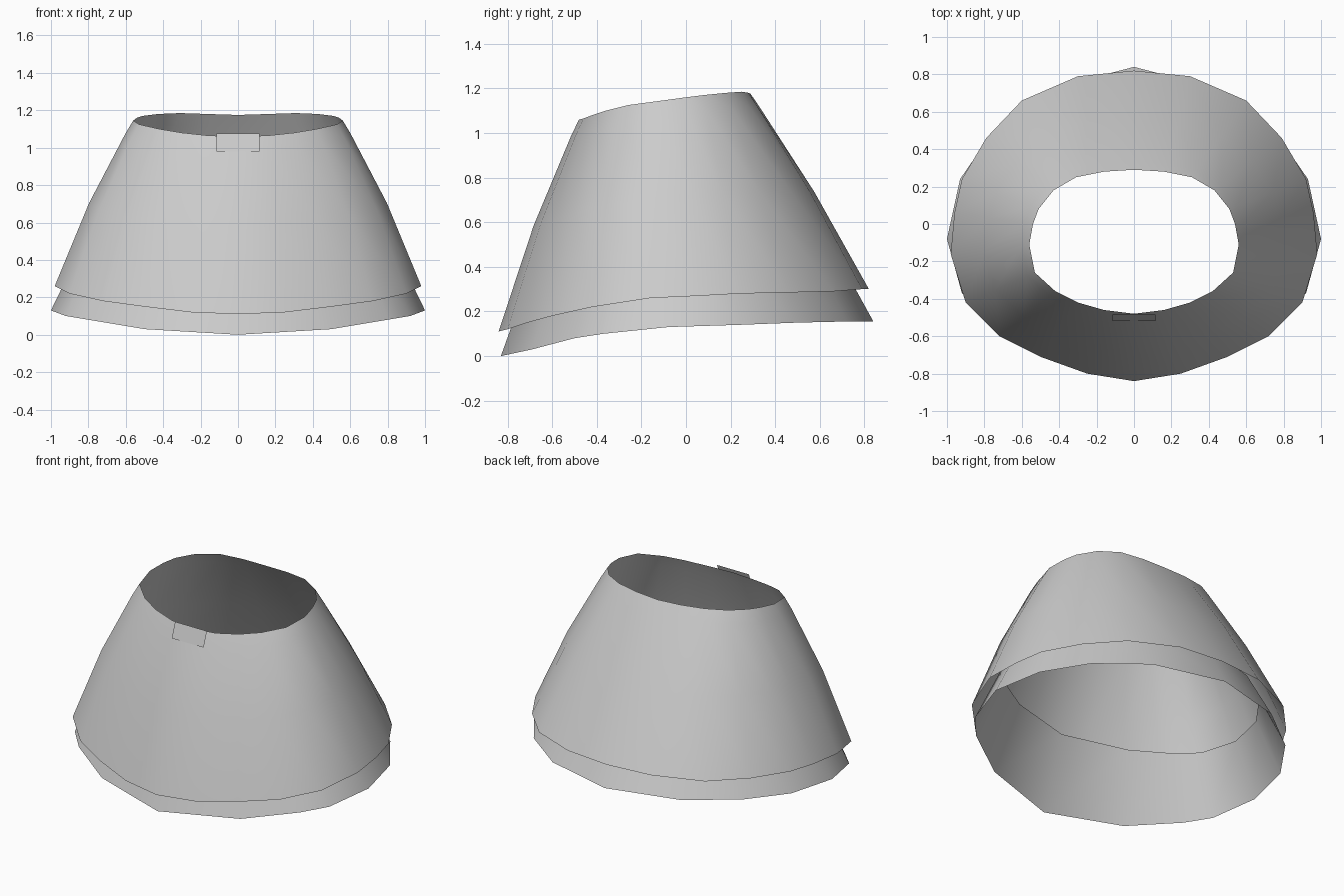
import bpy
import bmesh
from mathutils import Vector

default_cube = bpy.data.objects.get("Cube")
if default_cube:
    bpy.data.objects.remove(default_cube, do_unlink=True)


def make_material(name, color):
    material = bpy.data.materials.new(name)
    material.use_nodes = True
    material.diffuse_color = color
    for node in material.node_tree.nodes:
        if node.type == "BSDF_PRINCIPLED":
            node.inputs["Base Color"].default_value = color
            node.inputs["Roughness"].default_value = 0.8
    return material


def mirrored_ring(half):
    """Complete a front-to-back half outline into a closed ring."""
    points = [Vector(p) for p in half]
    other = [Vector((-p.x, p.y, p.z)) for p in reversed(points[1:-1])]
    return points + other


def blend_rings(upper, lower, amount, swell):
    """Ring between two others, pushed outward by the swell factor."""
    ring = []
    for a, b in zip(upper, lower):
        p = a.lerp(b, amount)
        ring.append(Vector((p.x * swell, p.y * swell, p.z)))
    return ring


def loft(name, rings, material, closed=True):
    """Skin a stack of rings, ordered from top to bottom."""
    bm = bmesh.new()
    loops = [[bm.verts.new(p) for p in ring] for ring in rings]
    for upper, lower in zip(loops, loops[1:]):
        count = len(upper)
        for i in range(count if closed else count - 1):
            j = (i + 1) % count
            bm.faces.new((upper[i], lower[i], lower[j], upper[j]))
    for face in bm.faces:
        face.smooth = True
    mesh = bpy.data.meshes.new(name)
    bm.to_mesh(mesh)
    bm.free()
    mesh.materials.append(material)
    obj = bpy.data.objects.new(name, mesh)
    bpy.context.collection.objects.link(obj)
    return obj


cloth = make_material("light_grey_cloth", (0.6, 0.6, 0.6, 1))

# Outer skirt: open waist, gently swelling sides, dipping front hem
waist = mirrored_ring([
    (0, -.48, 1.06), (.16, -.46, 1.065), (.3, -.42, 1.08), (.42, -.36, 1.1),
    (.53, -.26, 1.125), (.56, -.11, 1.145), (.54, 0, 1.16), (.51, .08, 1.17),
    (.43, .18, 1.18), (.31, .25, 1.185), (.16, .28, 1.18), (0, .29, 1.175)])
hem = mirrored_ring([
    (0, -.84, .11), (.25, -.8, .12), (.5, -.71, .15), (.72, -.6, .18),
    (.9, -.42, .22), (.98, -.16, .26), (.96, .06, .27), (.92, .24, .28),
    (.79, .46, .285), (.6, .66, .29), (.3, .79, .3), (0, .82, .3)])
yoke = blend_rings(waist, hem, .08, 1.015)
hip = blend_rings(waist, hem, .5, 1.035)
loft("outer_skirt", [waist, yoke, hip, hem], cloth)

# Underskirt: coarser band showing below the hem and tucked up inside
under_hem = mirrored_ring([
    (0, -.83, 0), (.5, -.69, .03), (.8, -.5, .08), (.92, -.37, .1),
    (1, -.08, .13), (.93, .24, .14), (.75, .5, .15), (.46, .72, .155),
    (0, .84, .155)])
under_top = [Vector((p.x * .84, p.y * .8, .46)) for p in under_hem]
loft("underskirt", [under_top, under_hem], cloth)

# Front tab: small flat flap at the waist
tab_rows = [[Vector((x, y, z)) for x in (-.115, .115)]
            for y, z in ((-.485, 1.075), (-.519, .98))]
loft("front_tab", tab_rows, cloth, closed=False)
